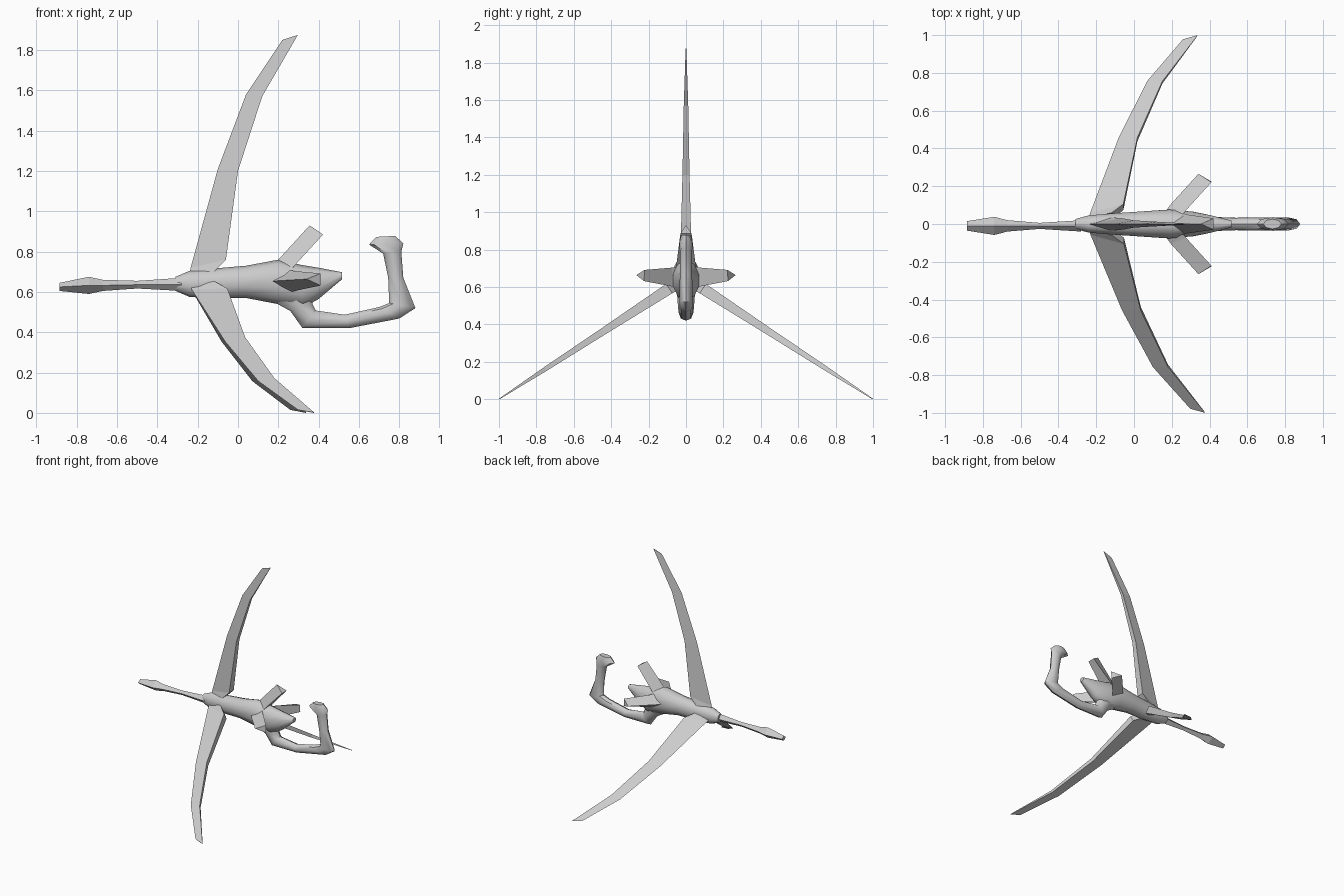
import bpy, bmesh
from math import sin, cos, pi, radians
from mathutils import Vector, Matrix

cube = bpy.data.objects.get("Cube")
if cube:
    bpy.data.objects.remove(cube)

grey = bpy.data.materials.new("plain grey")
grey.use_nodes = True
grey.diffuse_color = (0.6, 0.6, 0.6, 1)
grey.node_tree.nodes["Principled BSDF"].inputs["Base Color"].default_value = (0.6, 0.6, 0.6, 1)

AXIS = 0.65  # height of the body axis


def loft(name, rings, smooth=None):
    """Skin a list of equal-length point rings and cap both ends."""
    bm = bmesh.new()
    loops = [[bm.verts.new(p) for p in ring] for ring in rings]
    n = len(loops[0])
    for a, b in zip(loops, loops[1:]):
        for i in range(n):
            j = (i + 1) % n
            bm.faces.new((a[i], a[j], b[j], b[i]))
    bm.faces.new(loops[0][::-1])
    bm.faces.new(loops[-1])
    bmesh.ops.recalc_face_normals(bm, faces=bm.faces)
    mesh = bpy.data.meshes.new(name)
    bm.to_mesh(mesh)
    bm.free()
    mesh.materials.append(grey)
    obj = bpy.data.objects.new(name, mesh)
    bpy.context.collection.objects.link(obj)
    if smooth:
        bpy.ops.object.select_all(action='DESELECT')
        obj.select_set(True)
        bpy.context.view_layer.objects.active = obj
        bpy.ops.object.shade_smooth_by_angle(angle=radians(smooth))
    return obj


def tube(name, rows, sides, smooth=None, shift=0.0):
    """Oval rings spanning two side-profile points, with a half width in y."""
    rings = []
    for x1, z1, x2, z2, half in rows:
        top, low = Vector((x1, shift, z1)), Vector((x2, shift, z2))
        mid, up = (top + low) / 2, (top - low) / 2
        turns = [2 * pi * i / sides for i in range(sides)]
        rings.append([mid + up * cos(t) + Vector((0, half * sin(t), 0)) for t in turns])
    return loft(name, rings, smooth)


def wedge(name, stations, angle, scale=1.0, sweep=0.0):
    """Sharp leading edge and blunt trailing edge, turned about the body axis."""
    turn = Matrix.Translation((0, 0, AXIS)) @ Matrix.Rotation(radians(angle), 4, 'X')
    rings = []
    for lx, lr, tx, tr, half in stations:
        points = ((lx, 0, lr), (tx, half, tr), (tx, -half, tr))
        rings.append([turn @ Vector((x + sweep * r, y, r * scale)) for x, y, r in points])
    return loft(name, rings)


# Main body, tapering into the pointed tail
tube("body", [
    (-0.31, 0.675, -0.31, 0.605, 0.028),
    (-0.24, 0.705, -0.24, 0.575, 0.048),
    (-0.10, 0.718, -0.10, 0.568, 0.06),
    (0.04, 0.73, 0.04, 0.57, 0.07),
    (0.20, 0.76, 0.17, 0.545, 0.08),
    (0.31, 0.735, 0.32, 0.52, 0.068),
    (0.40, 0.72, 0.40, 0.565, 0.05),
    (0.515, 0.698, 0.515, 0.662, 0.02),
], 10, 50)

# Hooked arm under the tail
tube("hooked_arm", [
    (0.37, 0.63, 0.16, 0.56, 0.05),
    (0.37, 0.54, 0.26, 0.505, 0.045),
    (0.385, 0.508, 0.32, 0.42, 0.04),
    (0.53, 0.487, 0.55, 0.42, 0.033),
    (0.70, 0.525, 0.80, 0.468, 0.035),
    (0.75, 0.545, 0.88, 0.52, 0.035),
    (0.745, 0.67, 0.82, 0.67, 0.033),
    (0.72, 0.79, 0.81, 0.80, 0.033),
    (0.65, 0.835, 0.82, 0.84, 0.036),
    (0.685, 0.873, 0.78, 0.878, 0.026),
], 8, 45)

# Slim nose rod with a swollen tip
tube("nose_rod", [
    (-0.28, 0.67, -0.28, 0.605, 0.03),
    (-0.50, 0.655, -0.50, 0.617, 0.016),
    (-0.67, 0.66, -0.67, 0.605, 0.03),
    (-0.74, 0.675, -0.74, 0.59, 0.048),
    (-0.885, 0.645, -0.885, 0.605, 0.025),
], 4, shift=-0.01)

# Three long swept blades around the front of the body
blade = [
    (-0.24, 0.04, -0.12, 0.05, 0.035),
    (-0.235, 0.07, -0.06, 0.11, 0.03),
    (-0.10, 0.56, 0.0, 0.55, 0.019),
    (0.04, 0.93, 0.12, 0.92, 0.012),
    (0.22, 1.20, 0.297, 1.225, 0.002),
]
wedge("top_blade", blade, 0)
wedge("left_blade", blade, -123, 0.972, 0.033)
wedge("right_blade", blade, 123, 0.972, 0.065)

# Three short swept fins around the rear of the body
fin = [
    (0.17, 0.07, 0.25, 0.04, 0.06),
    (0.20, 0.11, 0.28, 0.08, 0.05),
    (0.355, 0.28, 0.422, 0.235, 0.03),
]
wedge("top_fin", fin, 0)
wedge("left_fin", fin, -87, 0.95, -0.05)
wedge("right_fin", fin, 87, 0.95, -0.05)
